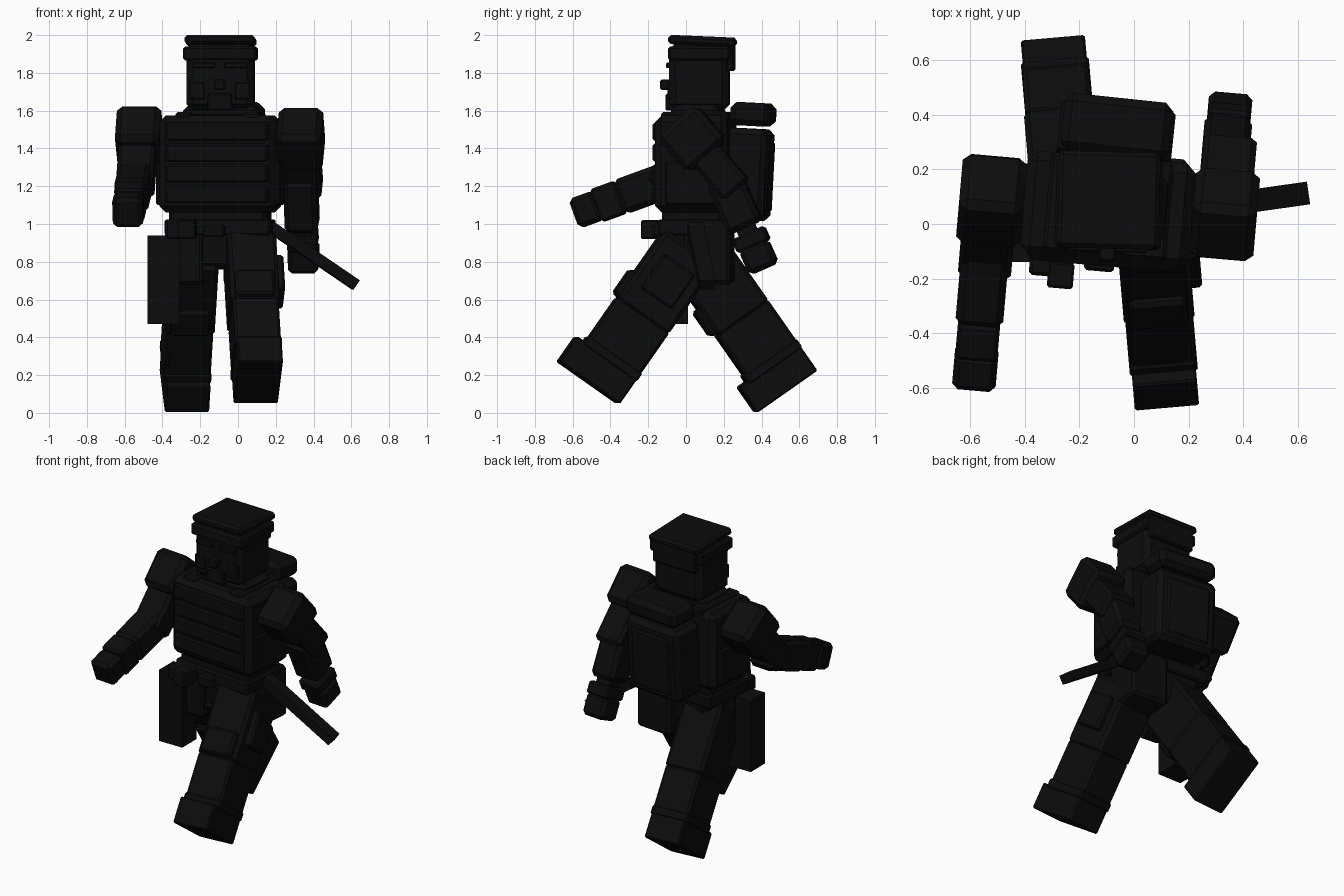
import bpy, bmesh, math
from mathutils import Matrix, Vector

if "Cube" in bpy.data.objects:
    bpy.data.objects.remove(bpy.data.objects["Cube"])

dark = bpy.data.materials.new("near_black")
dark.diffuse_color = (0.0037, 0.0037, 0.0037, 1)
dark.use_nodes = True
dark.node_tree.nodes["Principled BSDF"].inputs["Base Color"].default_value = dark.diffuse_color


def frame(x, y, z, yaw=0, pitch=0, roll=0):
    """Joint frame: yaw about z, then pitch about x, then roll about y."""
    r = math.radians
    return (Matrix.Translation((x, y, z)) @ Matrix.Rotation(r(yaw), 4, 'Z')
            @ Matrix.Rotation(r(pitch), 4, 'X') @ Matrix.Rotation(r(roll), 4, 'Y'))


def box(name, f, xs, ys, zs, bevel=0.015, taper=1.0):
    """Chamfered block between ranges in frame f; taper scales its lower end."""
    bm = bmesh.new()
    bmesh.ops.create_cube(bm, size=1)
    mid = Vector([(r[0] + r[1]) / 2 for r in (xs, ys, zs)])
    size = [r[1] - r[0] for r in (xs, ys, zs)]
    for v in bm.verts:
        k = taper if v.co.z < 0 else 1
        v.co = Vector((v.co.x * size[0] * k, v.co.y * size[1] * k, v.co.z * size[2])) + mid
    if bevel:
        bmesh.ops.bevel(bm, geom=bm.edges[:], offset=bevel, segments=1, affect='EDGES')
    me = bpy.data.meshes.new(name)
    bm.to_mesh(me)
    bm.free()
    me.materials.append(dark)
    ob = bpy.data.objects.new(name, me)
    ob.matrix_world = f
    bpy.context.collection.objects.link(ob)
    return ob


# Torso with vest bands, shoulder straps and collar
T = frame(-0.095, 0.045, 0, -5)
box("torso", T, (-.31, .31), (-.185, .2), (1.06, 1.575), .035)
for i in range(4):
    z = 1.11 + i * 0.11
    box("vest_band", T, (-.27, .27), (-.2, -.15), (z, z + .095), .01)
for s in (-1, 1):
    box("shoulder_strap", T, (s * .18 - .045, s * .18 + .045), (-.16, .2), (1.54, 1.592), .012)
    box("side_plate", T, (s * .31 - .02, s * .31 + .02), (-.13, .15), (1.1, 1.33), .01)
box("collar", T, (-.19, .21), (-.11, .15), (1.55, 1.63), .03)
box("neck", T, (-.1, .1), (-.06, .12), (1.58, 1.66), .01)

# Head and flat cap
H = frame(-0.092, 0.075, 0, -1.5)
box("head", H, (-.178, .178), (-.16, .155), (1.6, 1.96), .035)
box("cap_band", H, (-.195, .195), (-.165, .165), (1.865, 1.94), .012)
C = frame(-0.092, 0.085, 1.97, -1.5, -2.5)
box("cap_top", C, (-.186, .186), (-.175, .18), (-.025, .024), .015)
box("cap_back_flap", H, (-.16, .16), (.14, .183), (1.81, 1.96), .01)
box("nose", H, (-.03, .03), (-.212, -.14), (1.71, 1.765), .008)
box("chin_guard", H, (-.065, .065), (-.183, -.13), (1.6, 1.69), .008)
for s in (-1, 1):
    box("brow", H, (s * .085 - .06, s * .085 + .06), (-.178, -.14), (1.825, 1.855), .006)
    box("cheek", H, (s * .12 - .04, s * .12 + .04), (-.168, -.14), (1.66, 1.75), .006)

# Backpack and bedroll
P = frame(-0.065, 0.335, 1.27, -6, -3)
box("backpack", P, (-.21, .21), (-.12, .105), (-.25, .235), .03)
box("backpack_panel", P, (-.15, .15), (.08, .115), (-.2, .17), .01)
box("bedroll", P, (-.2, .2), (-.1, .11), (.25, .372), .03)

# Waist, belt and hip gear
box("waist", T, (-.26, .26), (-.15, .17), (.98, 1.1), .015)
box("belt", T, (-.28, .28), (-.17, .19), (.94, 1.025), .01)
box("hips", T, (-.25, .25), (-.14, .17), (.76, .98), .03, .85)
box("belt_pouch_large", T, (-.27, -.11), (-.255, -.15), (.92, 1.015), .012)
box("belt_pouch_front", T, (-.2, -.105), (-.295, -.2), (.92, 1.02), .008)
box("belt_pouch_small", T, (-.07, .04), (-.22, -.15), (.93, 1.0), .01)
box("front_pouch", T, (-.27, -.08), (-.16, -.02), (.68, 1.0), .015)
box("rear_pouch", T, (.02, .28), (-.03, .215), (.68, 1.01), .02)
box("holster", frame(-.395, -.06, 0), (-.085, .085), (-.08, .07), (.47, .94), 0)

# Baton hanging from the belt
B = frame(.4, .08, .83, 8) @ Matrix.Rotation(math.radians(34), 4, 'Y')
box("baton", B, (-.28, .272), (-.042, .042), (-.029, .029), 0)


def leg(side, x, y, z, pitch):
    """Straight stepping leg; z runs down from the hip to the sole."""
    f = frame(x, y, z, 5, pitch)
    box(side + "_thigh", f, (-.13, .13), (-.165, .165), (-.42, .03), .02)
    box(side + "_shin", f, (-.122, .122), (-.165, .165), (-.72, -.4), .015)
    box(side + "_knee_pad", f, (-.105, .105), (-.195, -.14), (-.4, -.24), .015)
    box(side + "_boot_cuff", f, (-.125, .125), (-.175, .17), (-.72, -.66), .01)
    box(side + "_boot", f, (-.118, .118), (-.225, .165), (-.865, -.7), .008)
    return f


F = leg("front", .062, 0, .85, -35)
leg("rear", -.243, .058, .838, 35)
box("thigh_pouch", F, (.1, .168), (-.1, .1), (-.3, -.08), .012)


def arm(side, shoulder, upper_pitch, elbow, fore_pitch, lens):
    """Shoulder block, upper arm, then forearm, cuff and hand below the elbow."""
    f = frame(*shoulder, -5, upper_pitch)
    box(side + "_shoulder", f, (-.118, .118), (-.135, .135), (-.125, .125), .03)
    box(side + "_upper_arm", f, (-.1, .095), (-.085, .085), (-.36, -.08), .02)
    g = frame(*elbow, -5, fore_pitch)
    a, b, c, d = lens
    box(side + "_forearm", g, (-.09, .085), (-.095, .095), (-a, .06), .025)
    box(side + "_cuff", g, (-.08, .075), (-.092, .092), (-c, -b), .012)
    box(side + "_wrist", g, (-.05, .05), (-.05, .05), (-c, -a + .03), 0)
    box(side + "_hand", g, (-.082, .078), (-.082, .082), (-d, -c + .01), .022)


arm("back_swing", (.332, .035, 1.45), 41, (.335, .22, 1.2), 24, (.24, .27, .35, .48))
arm("forward_swing", (-.522, .085, 1.46), -40, (-.54, -.08, 1.24), -70, (.29, .285, .42, .545))
